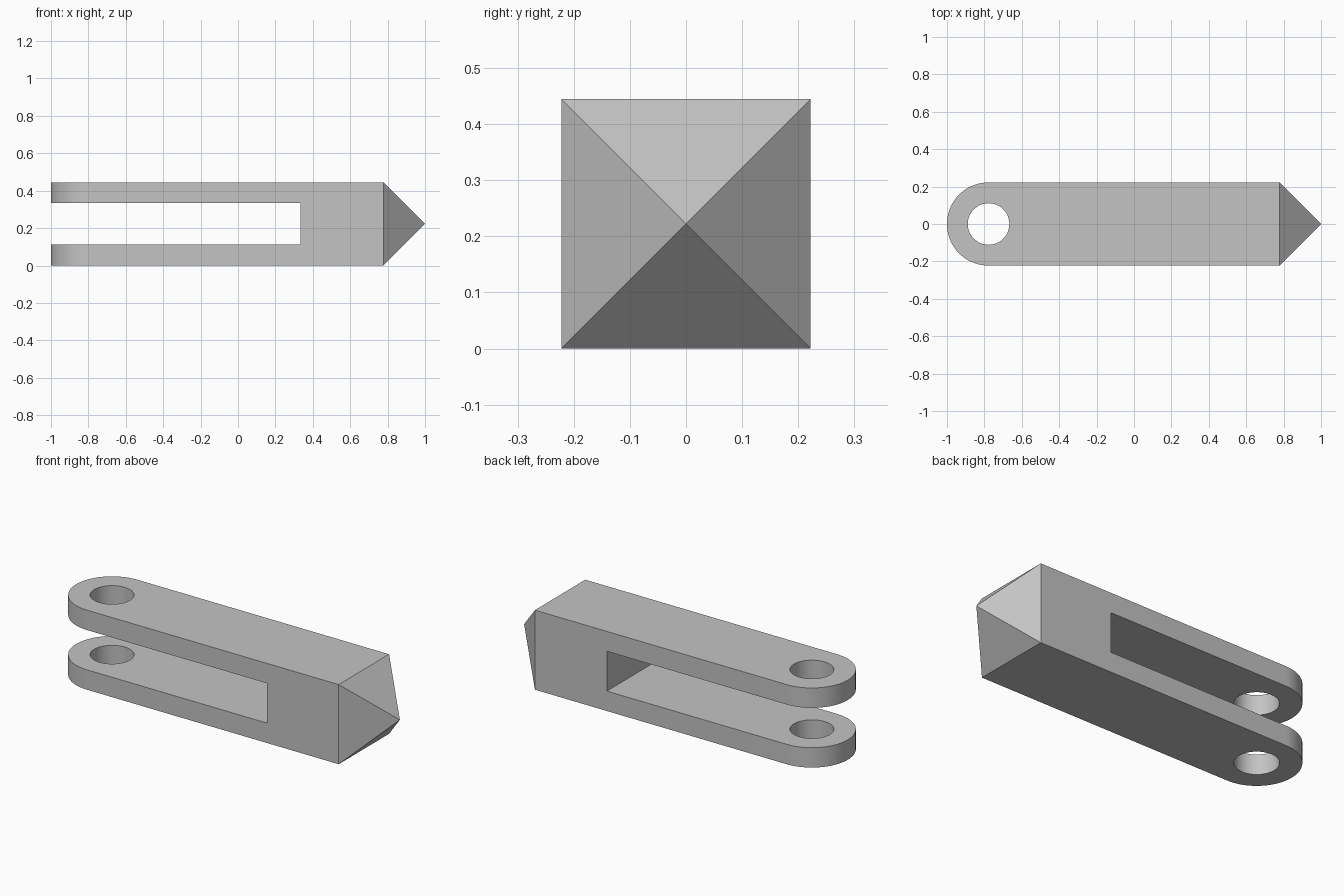
import bpy, bmesh
from math import pi, sin, cos
from mathutils import Matrix

cube = bpy.data.objects.get("Cube")
if cube:
    bpy.data.objects.remove(cube, do_unlink=True)

H = 2 / 9            # half width of the square bar
EYE_X = -1 + H       # centre of the rounded end and the pin hole
SHOULDER = 1 - H     # where the pointed tip begins

grey = bpy.data.materials.new("plain grey")
grey.diffuse_color = (0.55, 0.55, 0.55, 1)
grey.use_nodes = True
grey.node_tree.nodes["Principled BSDF"].inputs["Base Color"].default_value = grey.diffuse_color


def make_object(name, bm):
    bmesh.ops.recalc_face_normals(bm, faces=bm.faces)
    mesh = bpy.data.meshes.new(name)
    bm.to_mesh(mesh)
    bm.free()
    mesh.materials.append(grey)
    obj = bpy.data.objects.new(name, mesh)
    bpy.context.collection.objects.link(obj)
    return obj


# Bar: round-ended outline extruded upward, with a pyramid tip
bm = bmesh.new()
steps = 48
arc = [pi / 2 + pi * i / steps for i in range(steps + 1)]
outline = [(EYE_X + H * cos(a), H * sin(a)) for a in arc]
outline += [(SHOULDER, -H), (SHOULDER, H)]
base = bm.faces.new([bm.verts.new((x, y, 0)) for x, y in outline])
extruded = bmesh.ops.extrude_face_region(bm, geom=[base], use_keep_orig=True)
top = [v for v in extruded["geom"] if isinstance(v, bmesh.types.BMVert)]
bmesh.ops.translate(bm, verts=top, vec=(0, 0, 2 * H))
end = next(f for f in bm.faces if all(abs(v.co.x - SHOULDER) < 1e-5 for v in f.verts))
tip = bmesh.ops.poke(bm, faces=[end])["verts"][0]
tip.co.x = 1
clevis = make_object("clevis_bar", bm)

# Slot cutter: leaves two equal prongs
bm = bmesh.new()
bmesh.ops.create_cube(bm, size=1, matrix=Matrix.Translation((1 / 3 - 1, 0, H))
                      @ Matrix.Diagonal((2, 1, H, 1)))
slot = make_object("slot_cutter", bm)

# Pin hole cutter: passes through both prongs
bm = bmesh.new()
bmesh.ops.create_cone(bm, cap_ends=True, segments=64, radius1=H / 2, radius2=H / 2,
                      depth=1, matrix=Matrix.Translation((EYE_X, 0, H)))
hole = make_object("pin_hole_cutter", bm)

# Cut the bar and discard the cutters
bpy.context.view_layer.objects.active = clevis
clevis.select_set(True)
for cutter in (slot, hole):
    cutter.hide_render = True
    cut = clevis.modifiers.new(cutter.name, "BOOLEAN")
    cut.operation = "DIFFERENCE"
    cut.solver = "EXACT"
    cut.object = cutter
    bpy.ops.object.modifier_apply(modifier=cut.name)
    bpy.data.objects.remove(cutter, do_unlink=True)

bpy.ops.object.shade_smooth_by_angle(angle=pi / 6)
